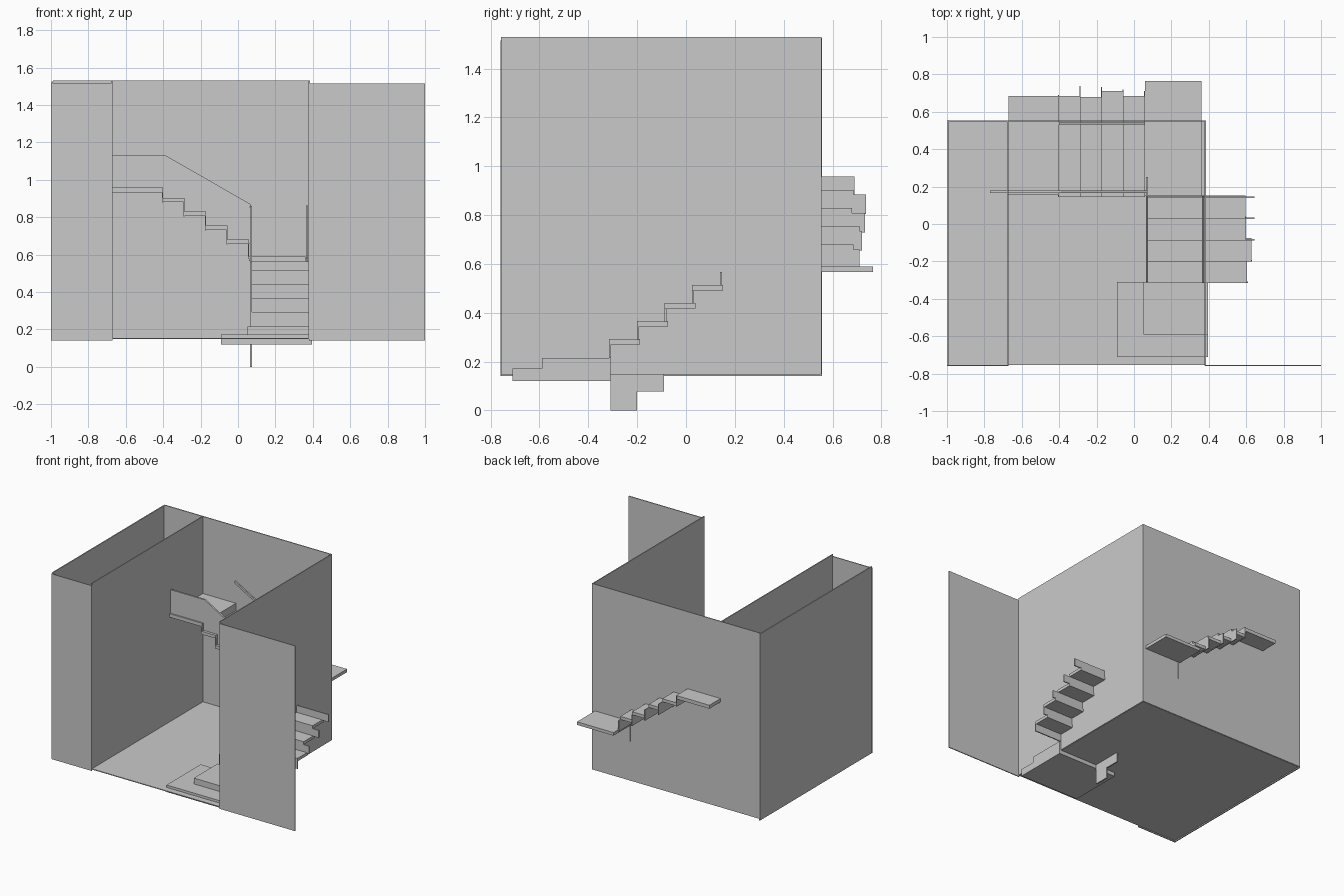
import bpy, bmesh
from mathutils import Vector

if "Cube" in bpy.data.objects:
    bpy.data.objects.remove(bpy.data.objects["Cube"])

plaster = bpy.data.materials.new("plain grey")
plaster.diffuse_color = (0.59, 0.59, 0.59, 1)
plaster.use_nodes = True
plaster.node_tree.nodes["Principled BSDF"].inputs["Base Color"].default_value = plaster.diffuse_color


def prism(name, pts, axis, lo, hi):
    """Extrude a 2D profile along an axis: 'x' takes (y,z), 'y' takes (x,z)."""
    bm = bmesh.new()
    place = {'x': lambda p: (lo, p[0], p[1]), 'y': lambda p: (p[0], lo, p[1])}[axis]
    face = bm.faces.new([bm.verts.new(place(p)) for p in pts])
    out = bmesh.ops.extrude_face_region(bm, geom=[face])
    d = Vector((hi - lo, 0, 0) if axis == 'x' else (0, hi - lo, 0))
    bmesh.ops.translate(bm, vec=d, verts=[v for v in out['geom'] if isinstance(v, bmesh.types.BMVert)])
    bmesh.ops.recalc_face_normals(bm, faces=bm.faces)
    me = bpy.data.meshes.new(name)
    bm.to_mesh(me)
    bm.free()
    me.materials.append(plaster)
    ob = bpy.data.objects.new(name, me)
    bpy.context.collection.objects.link(ob)
    return ob


def box(name, x, y, z):
    return prism(name, [(y[0], z[0]), (y[1], z[0]), (y[1], z[1]), (y[0], z[1])], 'x', *x)


# Room shell
box("floor", (-0.995, 0.38), (-0.755, 0.55), (0.148, 0.154))
box("right_wall", (0.378, 0.385), (-0.757, 0.553), (0.15, 1.53))
box("back_wall", (-0.99, 0.385), (0.547, 0.554), (0.15, 1.53))
box("left_inner_wall", (-0.678, -0.671), (-0.757, 0.553), (0.15, 1.53))
box("left_outer_wall", (-0.998, -0.99), (-0.757, 0.556), (0.14, 1.525))
box("front_left_wall", (-1.0, -0.671), (-0.76, -0.753), (0.14, 1.515))
box("front_right_wall", (0.38, 1.0), (-0.76, -0.753), (0.14, 1.515))

# Wide starting steps
box("starting_step_lower", (-0.09, 0.395), (-0.71, -0.31), (0.12, 0.172))
box("starting_step_upper", (0.05, 0.395), (-0.59, -0.31), (0.172, 0.215))

# Lower flight rising to the back
tread_ends = [0.605, 0.628, 0.60, 0.595]
riser_ends = [0.61, 0.63, 0.645, 0.645, 0.645]
for i in range(5):
    y, z = -0.315 + i * 0.1135, 0.215 + i * 0.074
    box("lower_riser", (0.065, riser_ends[i]), (y, y + 0.008), (z, z + 0.055))
    if i < 4:
        box("lower_tread", (0.065, tread_ends[i]), (y, y + 0.127), (z + 0.055, z + 0.077))

# Corner landing
box("corner_landing", (0.06, 0.36), (0.15, 0.765), (0.567, 0.59))

# Upper flight rising to the left
tread_backs = [0.685, 0.71, 0.68, 0.685]
riser_backs = [0.71, 0.72, 0.733, 0.737, 0.69]
for i in range(5):
    x, z = 0.06 - i * 0.115, 0.59 + i * 0.0745
    box("upper_riser", (x - 0.007, x), (0.15, riser_backs[i]), (z - 0.01, z + 0.07))
    if i < 4:
        box("upper_tread", (x - 0.12, x), (0.145, tread_backs[i]), (z + 0.067, z + 0.09))
box("upper_landing", (-0.672, -0.40), (0.155, 0.685), (0.932, 0.958))

# Solid side panels with sloping tops and stepped undersides
under = [(0.25, 0.31), (0.135, 0.31)]
for i in range(3, -1, -1):
    y, z = -0.31 + i * 0.11, i * 0.0775
    under += [(y + 0.11, z), (y, z)]
prism("lower_side_panel", [(-0.31, 0.56), (0.15, 0.86), (0.25, 0.86)] + under, 'x', 0.065, 0.075)
under = [(-0.77, 0.94), (-0.40, 0.94)]
for i in range(3, -1, -1):
    x, z = 0.06 - i * 0.115, 0.66 + i * 0.0745
    under += [(x - 0.115, z), (x, z)]
prism("upper_side_panel", under + [(0.07, 0.66), (0.07, 0.868), (-0.39, 1.132), (-0.77, 1.132)],
      'y', 0.165, 0.178)

# Support under the landing
box("landing_support", (0.07, 0.077), (0.25, 0.557), (0.44, 0.57))

# Sloping wall handrails
prism("lower_handrail", [(-0.315, 0.56), (0.15, 0.84), (0.15, 0.862), (-0.315, 0.582)], 'x', 0.363, 0.374)
prism("upper_handrail", [(-0.40, 1.11), (0.06, 0.85), (0.06, 0.868), (-0.40, 1.128)], 'y', 0.533, 0.543)
